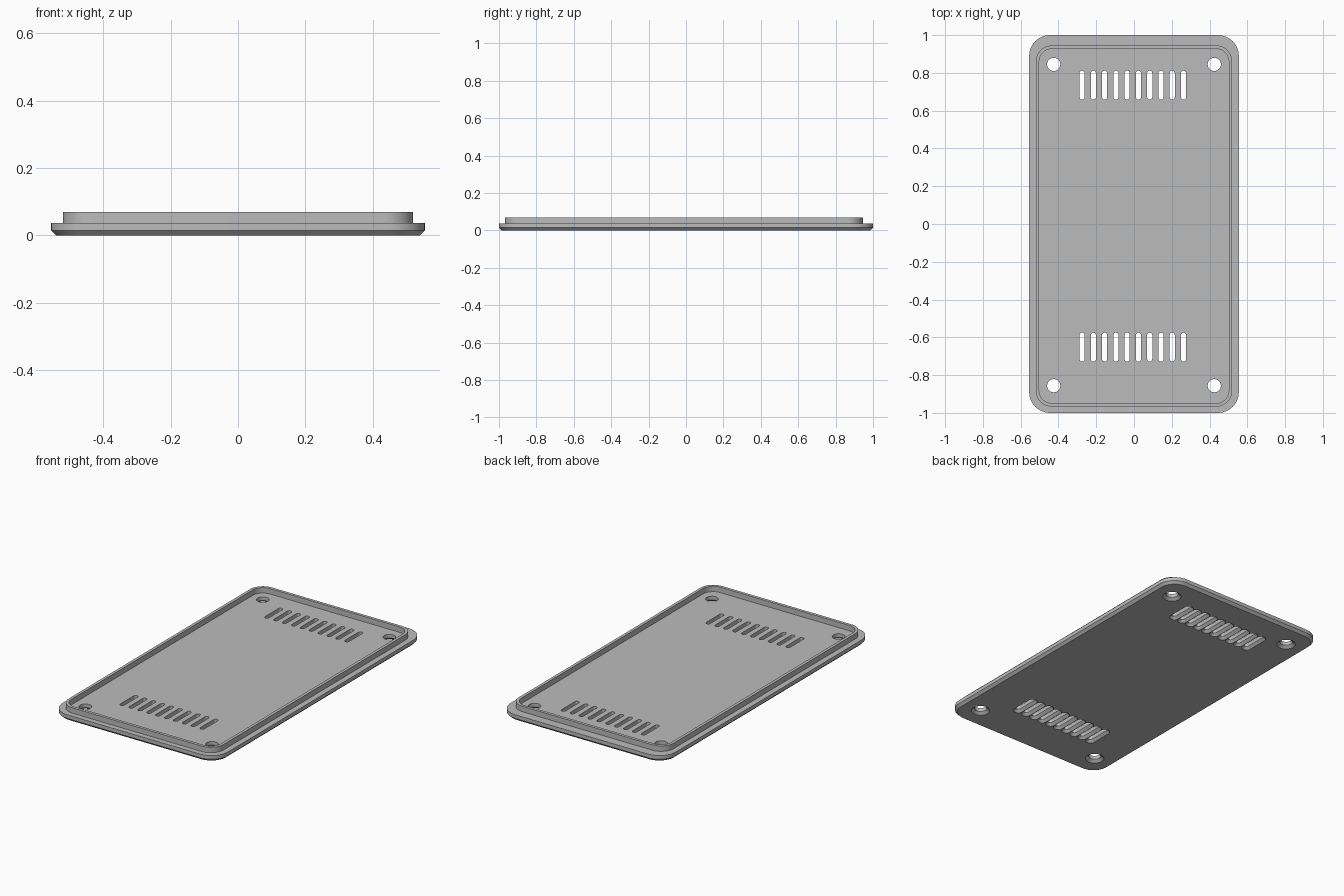
import bpy, bmesh, math

if "Cube" in bpy.data.objects:
    bpy.data.objects.remove(bpy.data.objects["Cube"])

OUT_X, OUT_Y, OUT_R = 0.555, 1.0, 0.11      # outer plate half sizes, corner radius
LIP_X, LIP_Y, LIP_R = 0.52, 0.956, 0.085    # raised lip
LIP_SHIFT = -0.011                          # lip sits slightly toward the front
WALL, CHAMFER = 0.018, 0.015
PLATE_Z, LIP_Z = 0.037, 0.07


def rounded_rect(hx, hy, r, z, cx=0, cy=0, steps=12):
    """Counter-clockwise outline with round corners."""
    pts = []
    for q, (sx, sy) in enumerate([(1, 1), (-1, 1), (-1, -1), (1, -1)]):
        for i in range(steps + 1):
            a = math.pi / 2 * (q + i / steps)
            pts.append((cx + sx * (hx - r) + r * math.cos(a),
                        cy + sy * (hy - r) + r * math.sin(a), z))
    return pts


def loft(bm, outlines):
    """Closed solid through a stack of matching outlines, capped at both ends."""
    rings = [[bm.verts.new(p) for p in o] for o in outlines]
    n = len(rings[0])
    for a, b in zip(rings, rings[1:]):
        for i in range(n):
            j = (i + 1) % n
            bm.faces.new((a[i], a[j], b[j], b[i]))
    bm.faces.new(rings[0][::-1])
    bm.faces.new(rings[-1])


def make_object(name, bm):
    bmesh.ops.remove_doubles(bm, verts=bm.verts, dist=0.00001)
    bmesh.ops.recalc_face_normals(bm, faces=bm.faces)
    mesh = bpy.data.meshes.new(name)
    bm.to_mesh(mesh)
    bm.free()
    obj = bpy.data.objects.new(name, mesh)
    bpy.context.collection.objects.link(obj)
    return obj


# Cover plate: chamfered base, shelf, raised lip, recessed floor
bm = bmesh.new()
inner = (LIP_X - WALL, LIP_Y - WALL, LIP_R - WALL)
loft(bm, [
    rounded_rect(OUT_X - CHAMFER, OUT_Y - CHAMFER, OUT_R - CHAMFER, 0),
    rounded_rect(OUT_X, OUT_Y, OUT_R, CHAMFER),
    rounded_rect(OUT_X, OUT_Y, OUT_R, PLATE_Z),
    rounded_rect(LIP_X, LIP_Y, LIP_R, PLATE_Z, cy=LIP_SHIFT),
    rounded_rect(LIP_X, LIP_Y, LIP_R, LIP_Z, cy=LIP_SHIFT),
    rounded_rect(*inner, LIP_Z, cy=LIP_SHIFT),
    rounded_rect(*inner, PLATE_Z, cy=LIP_SHIFT),
])
cover = make_object("cover_plate", bm)

# Cutters: screw holes and vent slots, widened at the underside
bm = bmesh.new()


def add_cutter(cx, cy, hx, hy, flare, steps):
    loft(bm, [rounded_rect(hx + g, hy + g, hx + g, z, cx, cy, steps)
              for g, z in ((flare, -0.02), (flare, 0), (0, CHAMFER), (0, 0.1))])


for cy in (0.845, -0.856):
    for cx in (-0.425, 0.425):
        add_cutter(cx, cy, 0.035, 0.035, 0.018, 8)
for cy in (0.735, -0.652):
    for i in range(10):
        add_cutter(-0.275 + i * 0.0597, cy, 0.0135, 0.077, CHAMFER, 4)
cutter = make_object("hole_cutter", bm)
cutter.hide_render = True

mod = cover.modifiers.new("holes", 'BOOLEAN')
mod.operation = 'DIFFERENCE'
mod.solver = 'EXACT'
mod.object = cutter
bpy.ops.object.select_all(action='DESELECT')
cover.select_set(True)
bpy.context.view_layer.objects.active = cover
bpy.ops.object.modifier_apply(modifier=mod.name)
bpy.data.objects.remove(cutter)

# Grey plastic
mat = bpy.data.materials.new("grey_plastic")
mat.use_nodes = True
color = (0.5, 0.5, 0.5, 1)
mat.diffuse_color = color
mat.node_tree.nodes["Principled BSDF"].inputs["Base Color"].default_value = color
cover.data.materials.clear()
cover.data.materials.append(mat)
bpy.ops.object.shade_smooth_by_angle(angle=math.radians(30))
